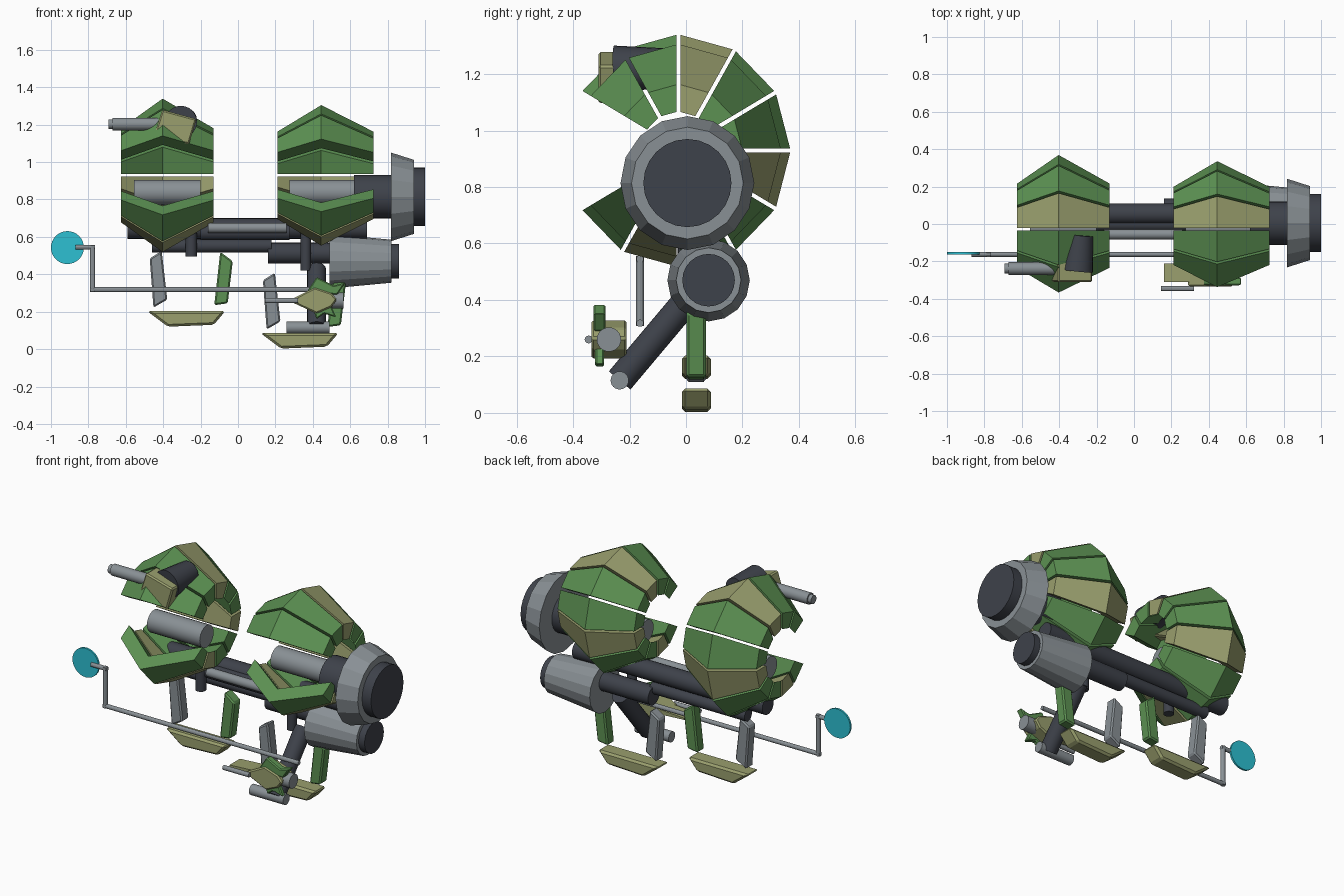
import bpy, bmesh, math
from mathutils import Vector, Matrix

if "Cube" in bpy.data.objects:
    bpy.data.objects.remove(bpy.data.objects["Cube"])


def mat(name, col):
    m = bpy.data.materials.new(name)
    m.diffuse_color = (*col, 1)
    m.use_nodes = True
    m.node_tree.nodes["Principled BSDF"].inputs["Base Color"].default_value = m.diffuse_color
    return m


GREEN = mat("leaf green", (0.107, 0.283, 0.085))
TAN = mat("olive tan", (0.32, 0.345, 0.155))
GREY = mat("steel grey", (0.25, 0.28, 0.30))
DARK = mat("charcoal", (0.048, 0.054, 0.069))
CYAN = mat("bright cyan", (0.026, 0.53, 0.65))


def finish(bm, name, material, bevel=0, smooth=False):
    bmesh.ops.recalc_face_normals(bm, faces=bm.faces)
    me = bpy.data.meshes.new(name)
    bm.to_mesh(me)
    bm.free()
    me.materials.append(material)
    ob = bpy.data.objects.new(name, me)
    bpy.context.collection.objects.link(ob)
    if bevel:
        b = ob.modifiers.new("bevel", 'BEVEL')
        b.width = bevel
        b.segments = 1
    if smooth:
        bpy.ops.object.select_all(action='DESELECT')
        ob.select_set(True)
        bpy.context.view_layer.objects.active = ob
        bpy.ops.object.shade_smooth_by_angle(angle=math.radians(35))
    return ob


def rod(name, p, q, r, material, r2=None, sides=24):
    """Cylinder or cone between two points."""
    p, q = Vector(p), Vector(q)
    d = q - p
    bm = bmesh.new()
    bmesh.ops.create_cone(bm, cap_ends=True, segments=sides, radius1=r,
                          radius2=r if r2 is None else r2, depth=d.length)
    rot = d.to_track_quat('Z', 'Y').to_matrix().to_4x4()
    bmesh.ops.transform(bm, matrix=Matrix.Translation((p + q) / 2) @ rot, verts=bm.verts)
    return finish(bm, name, material, smooth=sides > 16)


def slab(name, pts, y0, y1, material, bevel=0.008):
    """Outline in x and z, extruded along y."""
    bm = bmesh.new()
    a = [bm.verts.new((x, y0, z)) for x, z in pts]
    f = bm.faces.new(a)
    ext = bmesh.ops.extrude_face_region(bm, geom=[f])
    for v in ext['geom']:
        if isinstance(v, bmesh.types.BMVert):
            v.co.y = y1
    return finish(bm, name, material, bevel)


# Segmented armour rings, open at the front
def armour_ring(label, xs, apex, end, thick):
    cy, cz, gap = -0.027, 0.929, 0.007
    tan_plates = (1, 4, 7)
    for i in range(10):
        a0 = math.radians(-150 + 30 * i)
        a1 = a0 + math.radians(30)
        bm = bmesh.new()
        loops = []
        for a, s in ((a0, 1), (a1, -1)):
            prof = list(zip(xs, (end, apex, end)))
            prof += [(x, r - thick) for x, r in reversed(prof)]
            loop = []
            for x, r in prof:
                t = a + s * math.asin(gap / r)
                loop.append(bm.verts.new((x, cy + 0.98 * r * math.cos(t), cz + 1.015 * r * math.sin(t))))
            loops.append(loop)
        for k in range(6):
            n = (k + 1) % 6
            bm.faces.new((loops[0][k], loops[0][n], loops[1][n], loops[1][k]))
        for lp in loops:
            bm.faces.new((lp[0], lp[1], lp[4], lp[5]))
            bm.faces.new((lp[1], lp[2], lp[3], lp[4]))
        finish(bm, f"{label}_armour_plate_{i + 1}", TAN if i in tan_plates else GREEN)


armour_ring("left", (-0.625, -0.403, -0.13), 0.404, 0.248, 0.095)
armour_ring("right", (0.21, 0.445, 0.725), 0.37, 0.23, 0.095)

# Grey cores inside the rings
rod("left_core", (-0.555, -0.015, 0.838), (-0.2, -0.015, 0.838), 0.067, GREY)
rod("right_core", (0.275, -0.015, 0.838), (0.63, -0.015, 0.838), 0.067, GREY)

# Upper engine
rod("upper_engine_neck", (0.62, 0.005, 0.814), (0.83, 0.005, 0.814), 0.116, DARK)
rod("upper_engine_bell", (0.818, 0.005, 0.814), (0.94, 0.005, 0.814), 0.237, GREY, 0.198, 16)
rod("upper_engine_nozzle", (0.9, 0.005, 0.814), (1.0, 0.005, 0.814), 0.156, DARK)

# Lower engine
rod("lower_engine_neck", (0.16, 0.08, 0.513), (0.5, 0.08, 0.513), 0.056, DARK)
rod("lower_engine_bell", (0.49, 0.08, 0.47), (0.82, 0.08, 0.47), 0.146, GREY, 0.115, 16)
rod("lower_engine_nozzle", (0.8, 0.08, 0.47), (0.86, 0.08, 0.47), 0.093, DARK)

# Connecting shafts
rod("main_shaft", (-0.59, 0.055, 0.645), (0.69, 0.055, 0.645), 0.055, DARK)
rod("main_shaft_sleeve", (-0.2, 0.0, 0.625), (0.275, 0.0, 0.625), 0.042, DARK)
rod("front_shaft", (-0.16, -0.055, 0.648), (0.26, -0.055, 0.648), 0.027, GREY)
rod("lower_shaft", (-0.46, 0.06, 0.552), (0.18, 0.06, 0.552), 0.036, DARK)
rod("left_peg", (-0.25, 0.0, 0.495), (-0.25, 0.0, 0.62), 0.03, DARK)
rod("right_peg", (0.362, 0.0, 0.42), (0.362, 0.0, 0.62), 0.028, DARK)

# Diagonal arm with cross pin
rod("gun_arm", (0.42, 0.03, 0.43), (0.42, -0.235, 0.115), 0.05, DARK)
rod("gun_arm_pin", (0.26, -0.235, 0.115), (0.49, -0.235, 0.115), 0.032, GREY)

# Sensor boom and dish
rod("boom", (-0.79, -0.163, 0.318), (0.525, -0.163, 0.318), 0.013, GREY, sides=12)
rod("boom_riser", (-0.778, -0.163, 0.308), (-0.778, -0.163, 0.555), 0.014, GREY, sides=12)
rod("boom_tip", (-0.765, -0.163, 0.545), (-0.87, -0.163, 0.545), 0.013, GREY, sides=12)
rod("dish", (-0.912, -0.15, 0.543), (-0.912, -0.162, 0.543), 0.088, CYAN, sides=32)


# Landing skids: a tan foot with a grey and a green strut
def skid(label, dx, dz):
    def at(pts):
        return [(x + dx, z + dz) for x, z in pts]
    slab(label + "_foot", at([(-0.485, 0.203), (-0.068, 0.203), (-0.13, 0.13), (-0.375, 0.12)]),
         -0.015, 0.088, TAN, 0.012)
    slab(label + "_grey_strut", at([(-0.472, 0.485), (-0.408, 0.525), (-0.378, 0.265), (-0.452, 0.222)]),
         0.002, 0.07, GREY)
    slab(label + "_green_strut", at([(-0.095, 0.52), (-0.028, 0.47), (-0.055, 0.245), (-0.127, 0.235)]),
         0.002, 0.07, GREEN)


skid("left_skid", 0, 0)
skid("right_skid", 0.605, -0.117)

# Lower gun pod
slab("pod_body", [(0.29, 0.268), (0.41, 0.33), (0.5, 0.3), (0.53, 0.265), (0.5, 0.225), (0.42, 0.19), (0.29, 0.25)],
     -0.335, -0.21, TAN)
slab("pod_nose", [(0.16, 0.265), (0.31, 0.274), (0.31, 0.246), (0.16, 0.255)], -0.31, -0.21, TAN, 0)
rod("pod_barrel", (0.145, -0.345, 0.26), (0.32, -0.345, 0.26), 0.014, GREY, sides=12)
rod("pod_thruster", (0.48, -0.273, 0.26), (0.565, -0.273, 0.26), 0.043, GREY)
slab("pod_upper_fin", [(0.37, 0.31), (0.42, 0.385), (0.51, 0.34), (0.575, 0.355), (0.53, 0.29)],
     -0.328, -0.285, GREEN, 0.006)
slab("pod_lower_fin", [(0.40, 0.22), (0.49, 0.25), (0.525, 0.17), (0.46, 0.19), (0.42, 0.16)],
     -0.322, -0.29, GREEN, 0.006)

# Upper turret
rod("turret_drum", (-0.305, -0.25, 1.215), (-0.285, -0.06, 1.225), 0.086, DARK, 0.066)
slab("turret_mount", [(-0.405, 1.28), (-0.222, 1.23), (-0.262, 1.095), (-0.45, 1.14)], -0.31, -0.2, TAN)
rod("turret_barrel", (-0.67, -0.238, 1.203), (-0.4, -0.238, 1.203), 0.034, GREY)
rod("turret_muzzle", (-0.692, -0.238, 1.203), (-0.66, -0.238, 1.203), 0.026, GREY)
